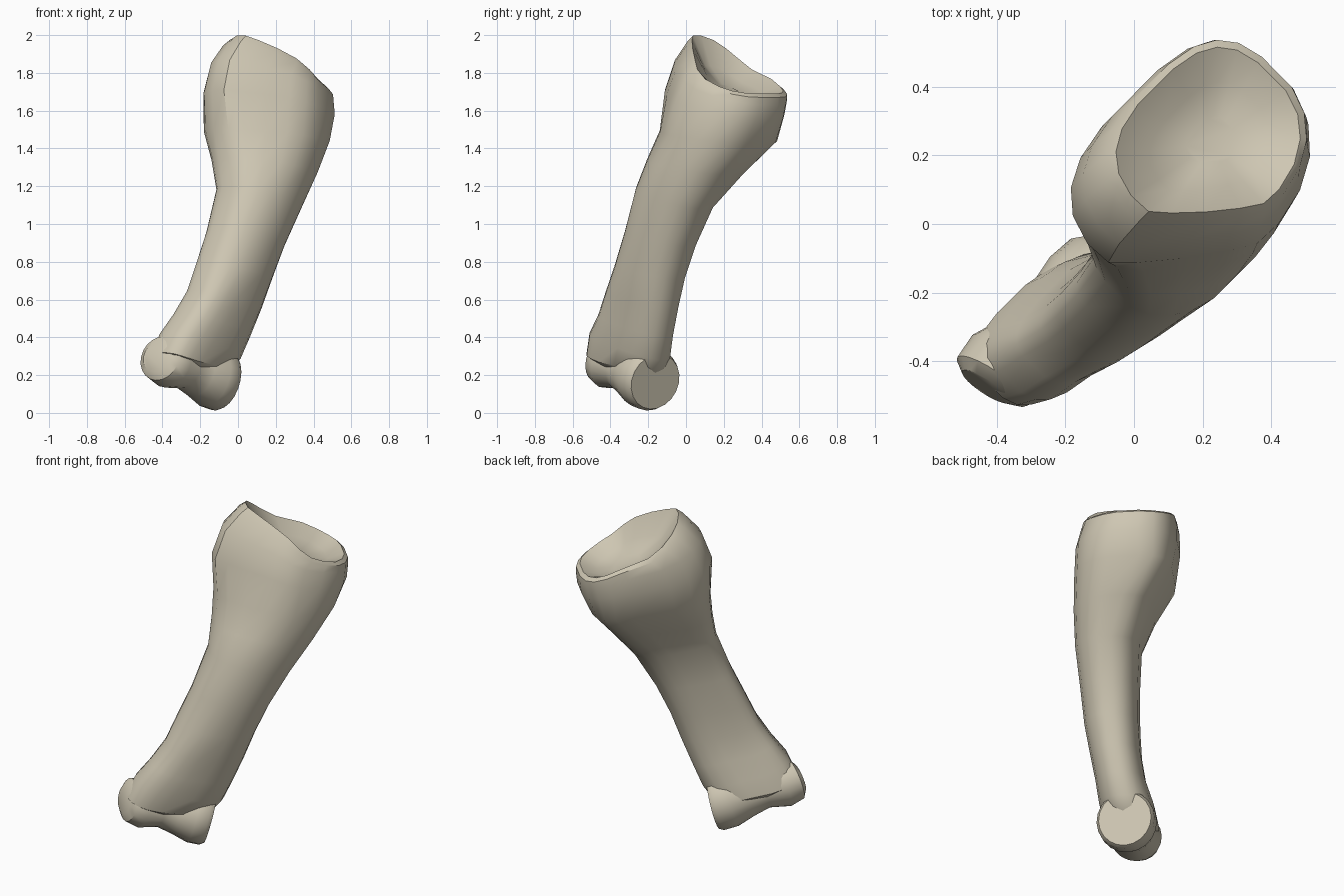
import bpy
import bmesh
import math
from mathutils import Vector

cube = bpy.data.objects.get("Cube")
if cube:
    bpy.data.objects.remove(cube, do_unlink=True)

SIDES = 20
ACROSS = Vector((1, 1, 0)).normalized()    # wide direction of the bone
THROUGH = Vector((-1, 1, 0)).normalized()  # thin direction of the bone
UP = Vector((0, 0, 1))

bone = bpy.data.materials.new("bone")
colour = (0.62, 0.57, 0.45, 1)
bone.use_nodes = True
bone.diffuse_color = colour
bone.node_tree.nodes["Principled BSDF"].inputs["Base Color"].default_value = colour


def place(u, v, z):
    return ACROSS * u + THROUGH * v + UP * z


def power(value, exponent):
    return math.copysign(abs(value) ** exponent, value)


def section(ends, sides, corners, bend=1.0):
    """Tilted ring; each corner runs from square (0) over round (1) to cut (2)."""
    u0, z0, u1, z1 = ends
    v0, v1 = sides
    front_low, back_low, back_high = corners
    ring = []
    for i in range(SIDES):
        a = math.tau * (i + 0.5) / SIDES
        c, s = math.cos(a), math.sin(a)
        if s > 0:
            squash = back_high if c > 0 else back_low
        else:
            squash = 0.9 if c > 0 else front_low
        u = u0 + (u1 - u0) * (power(c, squash) + 1) / 2
        v = (v0 + v1) / 2 + power(s, squash) * (v1 - v0) / 2
        z = z1 + (z0 - z1) * ((1 - c) / 2) ** bend
        ring.append(place(u, v, z))
    return ring


def loft(name, rings):
    """Skin a stack of rings and close both ends."""
    bm = bmesh.new()
    loops = [[bm.verts.new(p) for p in ring] for ring in rings]
    for low, high in zip(loops, loops[1:]):
        for i in range(SIDES):
            j = (i + 1) % SIDES
            bm.faces.new((low[i], low[j], high[j], high[i]))
    for loop in (loops[0], loops[-1]):
        bm.faces.new(loop)
    bmesh.ops.recalc_face_normals(bm, faces=bm.faces)
    mesh = bpy.data.meshes.new(name)
    bm.to_mesh(mesh)
    bm.free()
    mesh.materials.append(bone)
    obj = bpy.data.objects.new(name, mesh)
    bpy.context.collection.objects.link(obj)
    bpy.ops.object.select_all(action="DESELECT")
    obj.select_set(True)
    bpy.context.view_layer.objects.active = obj
    bpy.ops.object.shade_smooth_by_angle(angle=math.radians(35))


# Corner shapes: front low side, back low side, back high side
KNUCKLE = (.65, .65, .9)
NECK = (.75, .5, .85)
SHAFT = (1.05, .45, .85)
FLARE = (1.3, .45, .6)
COLLAR = (1.5, .6, .5)
SOCKET = (1.75, .75, .65)

# Shaft, flared base and its hollow joint socket
shaft_rows = [
    ((-.56, .26, -.2, .18), (-.14, .06), KNUCKLE),
    ((-.63, .32, -.16, .2), (-.19, .1), KNUCKLE),
    ((-.58, .43, -.1, .28), (-.22, .08), KNUCKLE),
    ((-.5, .53, -.05, .4), (-.235, .04), NECK),
    ((-.42, .65, .01, .55), (-.26, .02), NECK),
    ((-.36, .78, .07, .71), (-.285, .015), SHAFT),
    ((-.27, .97, .15, .88), (-.3, .02), SHAFT),
    ((-.18, 1.2, .27, 1.08), (-.32, .04), SHAFT),
    ((-.15, 1.35, .41, 1.26), (-.32, .12), FLARE),
    ((-.13, 1.5, .54, 1.43), (-.31, .24), COLLAR),
    ((-.14, 1.71, .6, 1.56), (-.3, .27), SOCKET),
    ((-.08, 1.87, .61, 1.63), (-.27, .27), SOCKET, 1.2),
    ((.01, 1.97, .61, 1.67), (-.25, .26), SOCKET, 1.5),
    ((.05, 2, .59, 1.69), (-.23, .24), SOCKET, 1.6),
    ((.14, 1.84, .5, 1.66), (-.14, .15), SOCKET, 1.3),
    ((.25, 1.74, .4, 1.67), (-.06, .07), SOCKET),
]
loft("shaft_and_socket", [section(*row) for row in shaft_rows])

# Pulley-shaped head: two round knuckles with a groove, wider at the back
far_end = place(-.64, -.03, .295)
near_end = place(-.165, -.065, .165)
axis = (near_end - far_end).normalized()
lift = axis.cross(THROUGH).normalized()
head_profile = [(0, .08), (.05, .12), (.2, .14), (.42, .115),
                (.6, .135), (.8, .165), (.95, .165), (1, .15)]
head_rings = []
for t, radius in head_profile:
    centre = far_end.lerp(near_end, t)
    ring = []
    for i in range(SIDES):
        a = math.tau * i / SIDES
        flare = axis * math.cos(a) * (t - 0.5) * 0.4
        ring.append(centre + radius * (THROUGH * math.cos(a) + lift * math.sin(a) + flare))
    head_rings.append(ring)
loft("knuckle_head", head_rings)
